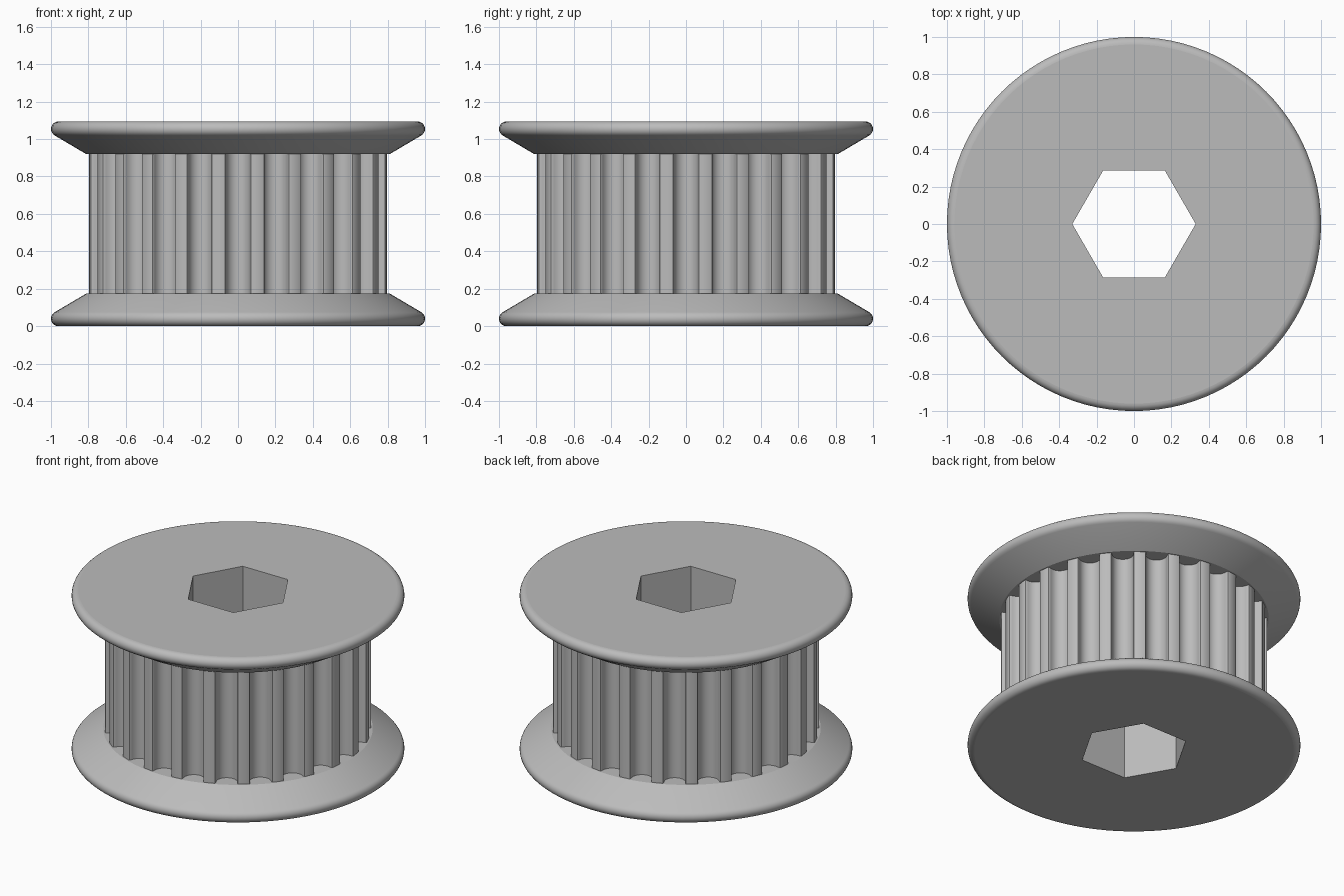
import bpy, bmesh
from math import sin, cos, pi, radians

if "Cube" in bpy.data.objects:
    bpy.data.objects.remove(bpy.data.objects["Cube"])

HEIGHT, FLANGE = 1.094, 0.175
HEX_R, RIM_R, SEGMENTS, TEETH = 0.33, 0.04, 96, 24

grey = bpy.data.materials.new("plain grey")
grey.use_nodes = True
COLOUR = (0.5, 0.5, 0.5, 1)
grey.diffuse_color = COLOUR
grey.node_tree.nodes["Principled BSDF"].inputs["Base Color"].default_value = COLOUR


def circle(radius, count):
    return [(radius * cos(2 * pi * i / count), radius * sin(2 * pi * i / count))
            for i in range(count)]


def add_ring(bm, points, z):
    return [bm.verts.new((x, y, z)) for x, y in points]


def skin(bm, a, b):
    """Join two rings of equal length with quads."""
    n = len(a)
    return [bm.faces.new((a[i], a[(i + 1) % n], b[(i + 1) % n], b[i])) for i in range(n)]


def finish(bm, name, smooth_angle=None):
    mesh = bpy.data.meshes.new(name)
    bm.to_mesh(mesh)
    bm.free()
    mesh.materials.append(grey)
    obj = bpy.data.objects.new(name, mesh)
    bpy.context.collection.objects.link(obj)
    if smooth_angle:
        bpy.ops.object.select_all(action='DESELECT')
        obj.select_set(True)
        bpy.context.view_layer.objects.active = obj
        bpy.ops.object.shade_smooth_by_angle(angle=radians(smooth_angle))
    # Keep the flat end faces crisp
    for face in mesh.polygons:
        if abs(face.normal.z) > 0.999:
            face.use_smooth = False
    return obj


def flange(name, top):
    """Disc with a rounded rim, a conical inner side and a hexagonal hole."""
    profile = []
    for i in range(11):
        a = radians(-90 + 15 * i)
        profile.append((1 - RIM_R + RIM_R * cos(a), RIM_R + RIM_R * sin(a)))
    profile += [(0.81, FLANGE), (0.68, FLANGE)]
    bm = bmesh.new()
    place = lambda z: HEIGHT - z if top else z
    rings = [add_ring(bm, circle(r, SEGMENTS), place(z)) for r, z in profile]
    for a, b in zip(rings, rings[1:]):
        skin(bm, a, b)
    # Flat end between the rim and the hexagon
    hexagon = add_ring(bm, circle(HEX_R, 6), place(0))
    edges = [bm.edges.new((hexagon[i], hexagon[(i + 1) % 6])) for i in range(6)]
    edges += [bm.edges.get((rings[0][i], rings[0][(i + 1) % SEGMENTS]))
              for i in range(SEGMENTS)]
    bmesh.ops.triangle_fill(bm, use_beauty=True, edges=edges)
    bmesh.ops.recalc_face_normals(bm, faces=bm.faces[:])
    # The end face must point away from the barrel
    end = next(f for f in bm.faces if hexagon[0] in f.verts)
    if (end.normal.z > 0) != top:
        bmesh.ops.reverse_faces(bm, faces=bm.faces[:])
    finish(bm, name, 28)


def tooth_outline():
    """Round-bottomed grooves separated by narrow lands with eased corners."""
    half = [(0.775 - 0.065 * cos(a), 0.065 * sin(a))
            for a in (radians(15 * i) for i in range(7))]
    half += [(0.79, 0.066), (0.795, 0.069), (0.797, 0.074)]
    groove = [(u, -v) for u, v in reversed(half[1:])] + half
    groove.append((0.8 * cos(pi / TEETH), 0.8 * sin(pi / TEETH)))
    outline = []
    for k in range(TEETH):
        c, s = cos(2 * pi * k / TEETH), sin(2 * pi * k / TEETH)
        outline += [(u * c - v * s, u * s + v * c) for u, v in groove]
    return outline


# End flanges
flange("lower_flange", False)
flange("upper_flange", True)

# Toothed barrel between the flanges
bm = bmesh.new()
outline = tooth_outline()
skin(bm, add_ring(bm, outline, FLANGE), add_ring(bm, outline, HEIGHT - FLANGE))
finish(bm, "toothed_barrel", 32)

# Hexagonal bore, facing inward
bm = bmesh.new()
corners = circle(HEX_R, 6)
skin(bm, add_ring(bm, corners, HEIGHT), add_ring(bm, corners, 0))
finish(bm, "hex_bore")
